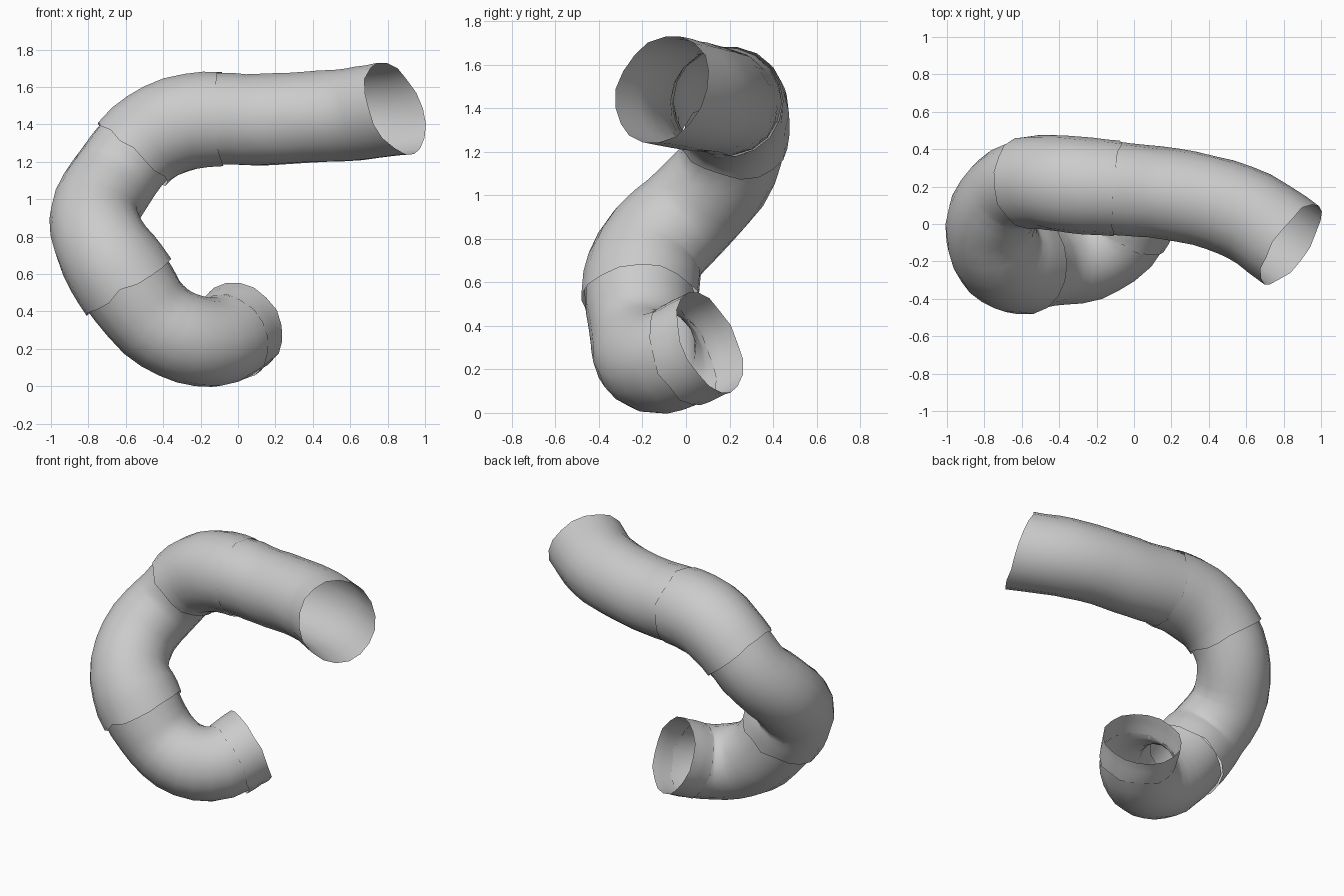
import bpy, math, random
from mathutils import Vector

random.seed(4)
if "Cube" in bpy.data.objects:
    bpy.data.objects.remove(bpy.data.objects["Cube"])

mat = bpy.data.materials.new("plain grey")
mat.use_nodes = True
grey = (0.6, 0.6, 0.6, 1)
mat.diffuse_color = grey
mat.node_tree.nodes["Principled BSDF"].inputs["Base Color"].default_value = grey

# Centre line of the bent hose: x, y, z, radius
PATH = [Vector(p) for p in (
    (0.84, -0.11, 1.485, 0.255), (0.62, 0.04, 1.455, 0.25), (0.38, 0.125, 1.44, 0.245),
    (0.12, 0.17, 1.425, 0.247), (-0.1, 0.19, 1.43, 0.254), (-0.33, 0.21, 1.40, 0.26),
    (-0.52, 0.225, 1.29, 0.247), (-0.665, 0.18, 1.11, 0.236), (-0.765, 0.02, 0.93, 0.24),
    (-0.73, -0.15, 0.755, 0.252), (-0.61, -0.21, 0.57, 0.268), (-0.46, -0.2, 0.365, 0.243),
    (-0.27, -0.18, 0.255, 0.24), (-0.09, -0.075, 0.242, 0.242), (0.022, 0.11, 0.325, 0.25))]
SIDES = 18


def sample(t):
    """Smooth spline through the path, carrying the radius as fourth value."""
    n = len(PATH) - 1
    i = min(int(t), n - 1)
    u = t - i
    b, c = PATH[i], PATH[i + 1]
    a = PATH[i - 1] if i > 0 else 2 * b - c
    d = PATH[i + 2] if i + 2 <= n else 2 * c - b
    return 0.5 * (2 * b + (c - a) * u + (2 * a - 5 * b + 4 * c - d) * u * u
                  + (3 * b - a - 3 * c + d) * u ** 3)


def sleeve(name, start, end, flare_start, flare_end, ragged, tilt=0):
    """One open length of hose with flared, slightly torn rims and a slanted mouth."""
    count = max(4, round((end - start) * 3))
    verts, faces, side = [], [], None
    for k in range(count + 1):
        t = start + (end - start) * k / count
        s = sample(t)
        e = 0.02
        tangent = (sample(min(t + e, len(PATH) - 1)) - sample(max(t - e, 0))).to_3d().normalized()
        side = side or tangent.cross(Vector((0, 0, 1)))
        side = (side - tangent * side.dot(tangent)).normalized()
        up = tangent.cross(side)
        f = k / count
        first, last = max(0, 1 - 3 * f), max(0, 3 * f - 2)
        radius = s.w + flare_start * first + flare_end * last
        tear = ragged if k in (0, count) else 0
        for j in range(SIDES):
            ang = math.tau * j / SIDES
            r = radius * (1 + random.uniform(-0.01, 0.01))
            arm = (side * math.cos(ang) + up * math.sin(ang)) * r
            slide = random.uniform(-tear, tear) + tilt * first * arm.z
            verts.append(s.to_3d() + arm + tangent * slide)
    for k in range(count):
        for j in range(SIDES):
            a, b = k * SIDES + j, k * SIDES + (j + 1) % SIDES
            faces.append((a, a + SIDES, b + SIDES, b))
    mesh = bpy.data.meshes.new(name)
    mesh.from_pydata(verts, [], faces)
    mesh.materials.append(mat)
    obj = bpy.data.objects.new(name, mesh)
    bpy.context.collection.objects.link(obj)
    bpy.context.view_layer.objects.active = obj
    obj.select_set(True)
    bpy.ops.object.shade_smooth_by_angle(angle=math.radians(32))
    obj.select_set(False)


# Hose lengths, each tucked into its neighbour
sleeve("upper_hose", 0, 4.05, 0, -0.006, 0.008, tilt=0.24)
sleeve("shoulder_sleeve", 3.95, 6.3, 0.002, 0.006, 0.012)
sleeve("upright_hose", 6.15, 10.2, -0.01, 0.006, 0.015)
sleeve("lower_elbow", 10.05, 13.4, -0.012, -0.006, 0.012)
sleeve("end_cuff", 13.3, 14, 0, 0, 0.01)
